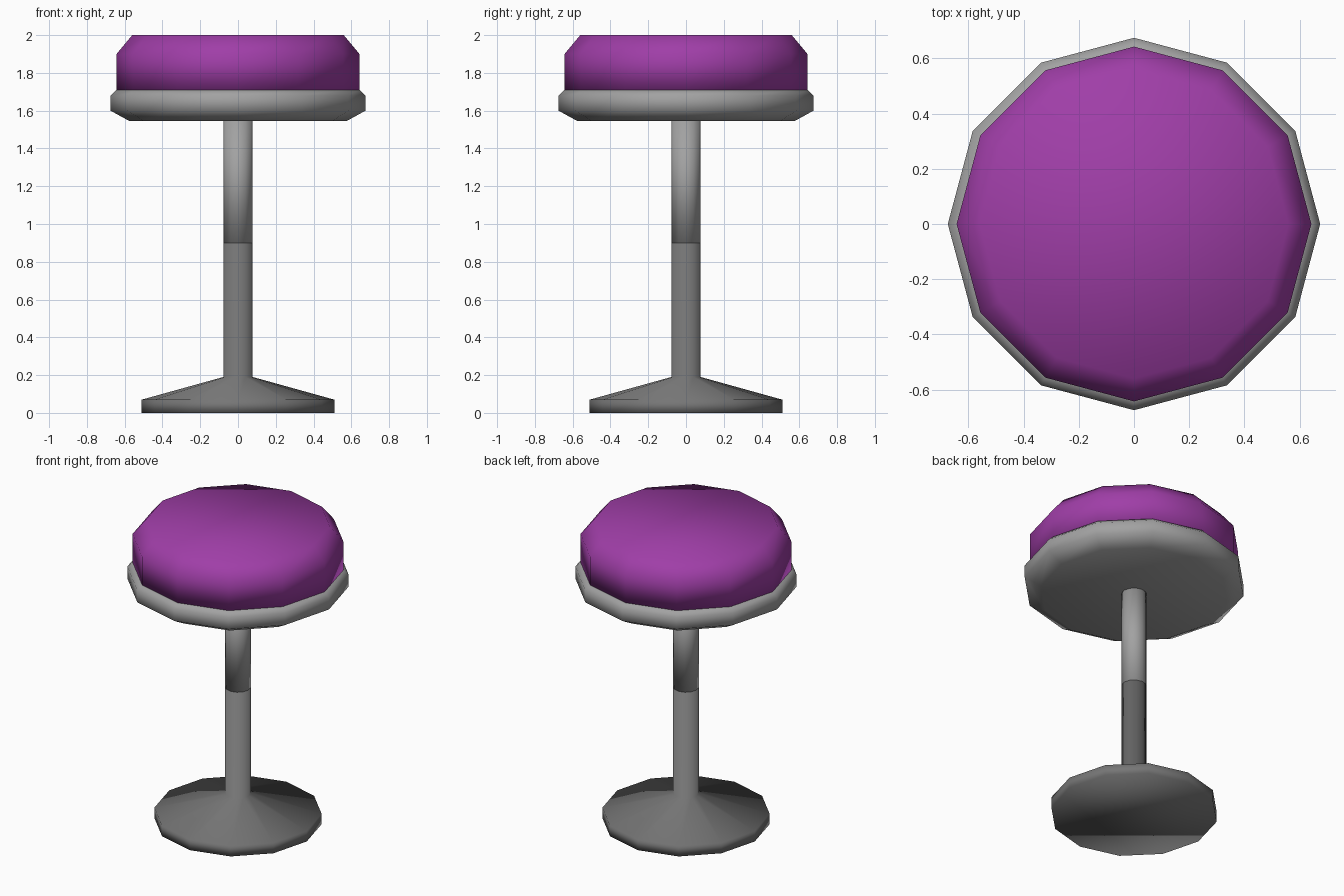
import bpy
import bmesh
from math import cos, sin, tau

SIDES = 12

cube = bpy.data.objects.get("Cube")
if cube:
    bpy.data.objects.remove(cube, do_unlink=True)


def make_material(name, color):
    mat = bpy.data.materials.new(name)
    mat.use_nodes = True
    rgba = (*color, 1.0)
    mat.diffuse_color = rgba
    mat.node_tree.nodes["Principled BSDF"].inputs["Base Color"].default_value = rgba
    return mat


def lathe(name, profile, mat):
    """Turn a (radius, height) profile into a smooth capped solid."""
    bm = bmesh.new()
    rings = [[bm.verts.new((r * cos(tau * i / SIDES), r * sin(tau * i / SIDES), z))
              for i in range(SIDES)] for r, z in profile]
    for low, high in zip(rings, rings[1:]):
        for i in range(SIDES):
            j = (i + 1) % SIDES
            bm.faces.new((low[i], low[j], high[j], high[i]))
    bm.faces.new(rings[0][::-1])
    bm.faces.new(rings[-1])
    for face in bm.faces:
        face.smooth = True
    mesh = bpy.data.meshes.new(name)
    bm.to_mesh(mesh)
    bm.free()
    mesh.materials.append(mat)
    obj = bpy.data.objects.new(name, mesh)
    bpy.context.collection.objects.link(obj)
    return obj


purple = make_material("purple cushion", (0.35, 0.048, 0.39))
light_metal = make_material("light grey metal", (0.36, 0.36, 0.36))
dark_metal = make_material("dark grey metal", (0.18, 0.18, 0.18))

# Flared foot flowing into the lower half of the post
lathe("base_and_lower_post",
      [(0.51, 0), (0.51, 0.07), (0.078, 0.19), (0.078, 0.9)], dark_metal)

# Upper half of the post
lathe("upper_post", [(0.078, 0.9), (0.078, 1.545)], light_metal)

# Metal rim under the cushion
lathe("seat_rim",
      [(0.575, 1.545), (0.675, 1.6), (0.675, 1.68), (0.643, 1.71)], light_metal)

# Cushion with a bevelled top edge
lathe("seat_cushion", [(0.643, 1.71), (0.643, 1.9), (0.56, 2.0)], purple)
